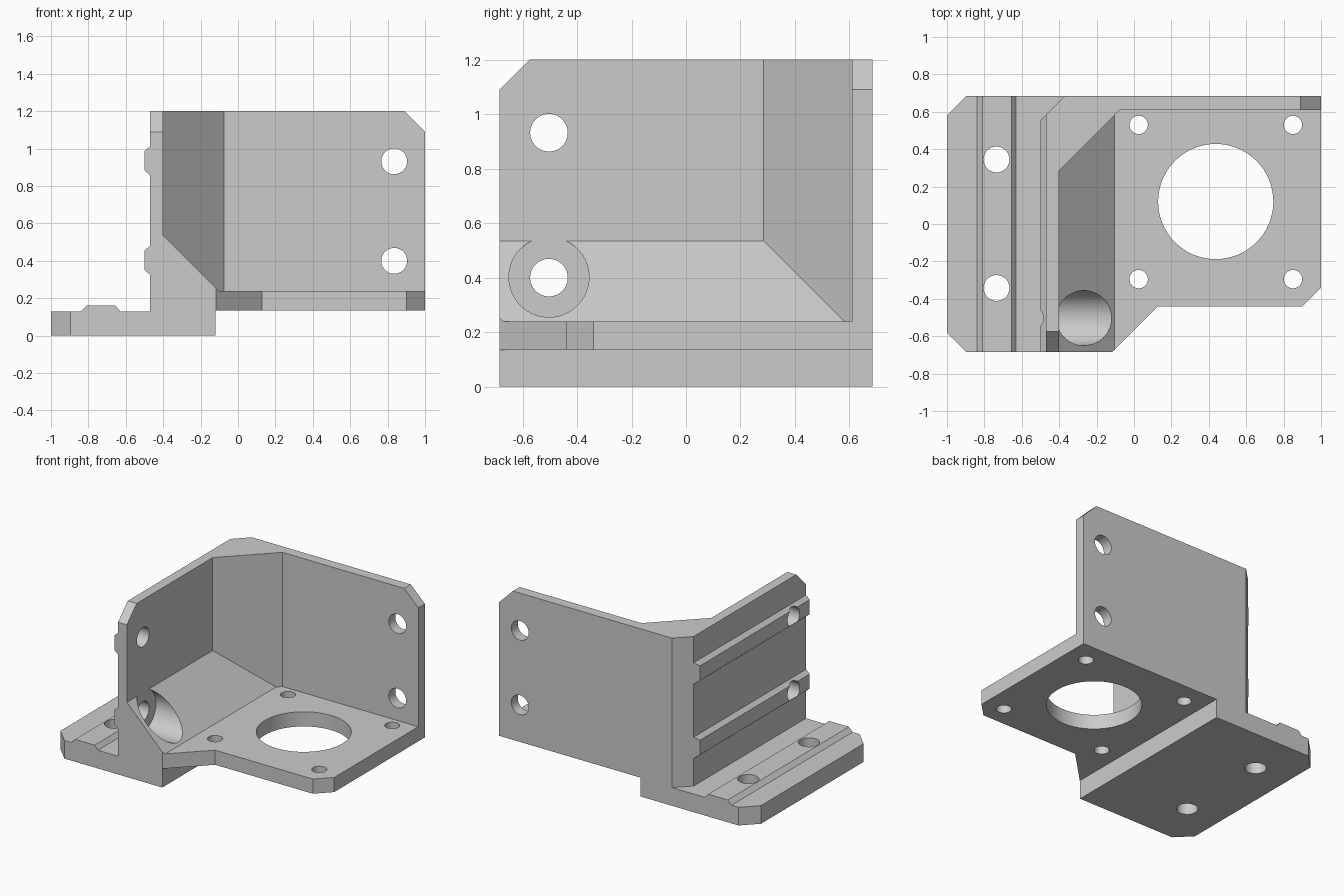
import bpy
import bmesh
import math
from mathutils import Matrix, Vector

cube = bpy.data.objects.get("Cube")
if cube:
    bpy.data.objects.remove(cube, do_unlink=True)

grey = bpy.data.materials.new("light_grey")
grey.use_nodes = True
colour = (0.6, 0.6, 0.6, 1)
grey.diffuse_color = colour
grey.node_tree.nodes["Principled BSDF"].inputs["Base Color"].default_value = colour


def make_object(name, bm):
    bmesh.ops.recalc_face_normals(bm, faces=bm.faces)
    mesh = bpy.data.meshes.new(name)
    bm.to_mesh(mesh)
    bm.free()
    mesh.materials.append(grey)
    obj = bpy.data.objects.new(name, mesh)
    bpy.context.collection.objects.link(obj)
    return obj


def prism(name, axis, outline, start, end):
    """Extrude a 2D outline along an axis, from start to end."""
    def place(a, b):
        point = [a, b]
        point.insert("xyz".index(axis), start)
        return point
    bm = bmesh.new()
    face = bm.faces.new([bm.verts.new(place(a, b)) for a, b in outline])
    shift = Vector((0, 0, 0))
    shift["xyz".index(axis)] = end - start
    extruded = bmesh.ops.extrude_face_region(bm, geom=[face])["geom"]
    moved = [v for v in extruded if isinstance(v, bmesh.types.BMVert)]
    bmesh.ops.translate(bm, verts=moved, vec=shift)
    return make_object(name, bm)


def cylinder(name, axis, centre, radius, length):
    turn = {"x": Matrix.Rotation(math.pi / 2, 4, "Y"),
            "y": Matrix.Rotation(math.pi / 2, 4, "X"),
            "z": Matrix()}[axis]
    bm = bmesh.new()
    bmesh.ops.create_cone(bm, cap_ends=True, segments=64, radius1=radius,
                          radius2=radius, depth=length,
                          matrix=Matrix.Translation(centre) @ turn)
    return make_object(name, bm)


def combine(body, tool, operation):
    """Apply one boolean to the body and discard the tool."""
    tool.hide_render = True
    mod = body.modifiers.new(operation, "BOOLEAN")
    mod.operation = operation
    mod.solver = "EXACT"
    mod.object = tool
    bpy.context.view_layer.objects.active = body
    bpy.ops.object.modifier_apply(modifier=mod.name)
    bpy.data.objects.remove(tool, do_unlink=True)


HALF = 0.685  # half depth

# Foot, side wall, guide ridges and sloped fillet in one cross-section
section = [(-1, 0), (-.12, 0), (-.12, .135), (-.105, .135), (-.105, .24),
           (-.4, .535), (-.4, 1.2), (-.47, 1.2)]
for z in (.935, .403):
    section += [(-.47, z + .077), (-.5, z + .052), (-.5, z - .052), (-.47, z - .077)]
section += [(-.47, .13), (-.63, .13), (-.655, .16), (-.81, .16), (-.84, .13), (-1, .13)]
bracket = prism("motor_bracket", "y", section, -HALF, HALF)

# Motor plate, then back wall with its corner web
plate = prism("motor_plate", "z",
              [(-.3, -HALF), (1, -HALF), (1, HALF), (-.3, HALF)], .135, .24)
combine(bracket, plate, "UNION")
back = prism("back_wall", "z", [(-.44, .245), (-.075, .61), (1, .61),
                                (1, HALF), (-.44, HALF)], .135, 1.2)
combine(bracket, back, "UNION")

# Front outline of the motor plate
cutters = [prism("plate_cutter", "z", [(-.158, -.725), (.127, -.44), (.9, -.44),
                                       (1.04, -.3), (1.04, -.725)], -.1, .6)]

# Clipped corners
for side in (-1, 1):
    cutters.append(prism("foot_corner", "z", [(-1.04, side * .54), (-.86, side * .72),
                                              (-1.04, side * .72)], -.1, .3))
cutters += [
    prism("wall_corner", "z", [(-.53, .525), (-.33, .725), (-.53, .725)], .13, 1.3),
    prism("wall_top", "y", [(.85, 1.24), (1.04, 1.05), (1.04, 1.24)], .5, .8),
    prism("side_top", "x", [(-.735, 1.04), (-.535, 1.24), (-.735, 1.24)], -.6, -.3),
]

# Motor opening and its four screw holes
cutters.append(cylinder("motor_opening", "z", (.437, .12, .2), .308, .4))
for x in (.025, .85):
    for y in (-.295, .53):
        cutters.append(cylinder("motor_screw", "z", (x, y, .2), .049, .4))

# Foot, back wall and side wall bolt holes
for y in (-.342, .345):
    cutters.append(cylinder("foot_bolt", "z", (-.735, y, .1), .069, .4))
for z in (.4, .932):
    cutters.append(cylinder("back_bolt", "y", (.835, .65, z), .069, .3))
    cutters.append(cylinder("side_bolt", "x", (-.45, -.503, z), .069, .3))

# Bolt head clearance through the sloped fillet
cutters.append(cylinder("bolt_clearance", "x", (-.2, -.503, .402), .147, .4))

for cutter in cutters:
    combine(bracket, cutter, "DIFFERENCE")

# Smooth bores with crisp edges
bpy.ops.object.select_all(action="DESELECT")
bracket.select_set(True)
bpy.context.view_layer.objects.active = bracket
bpy.ops.object.shade_smooth_by_angle(angle=math.radians(25))
